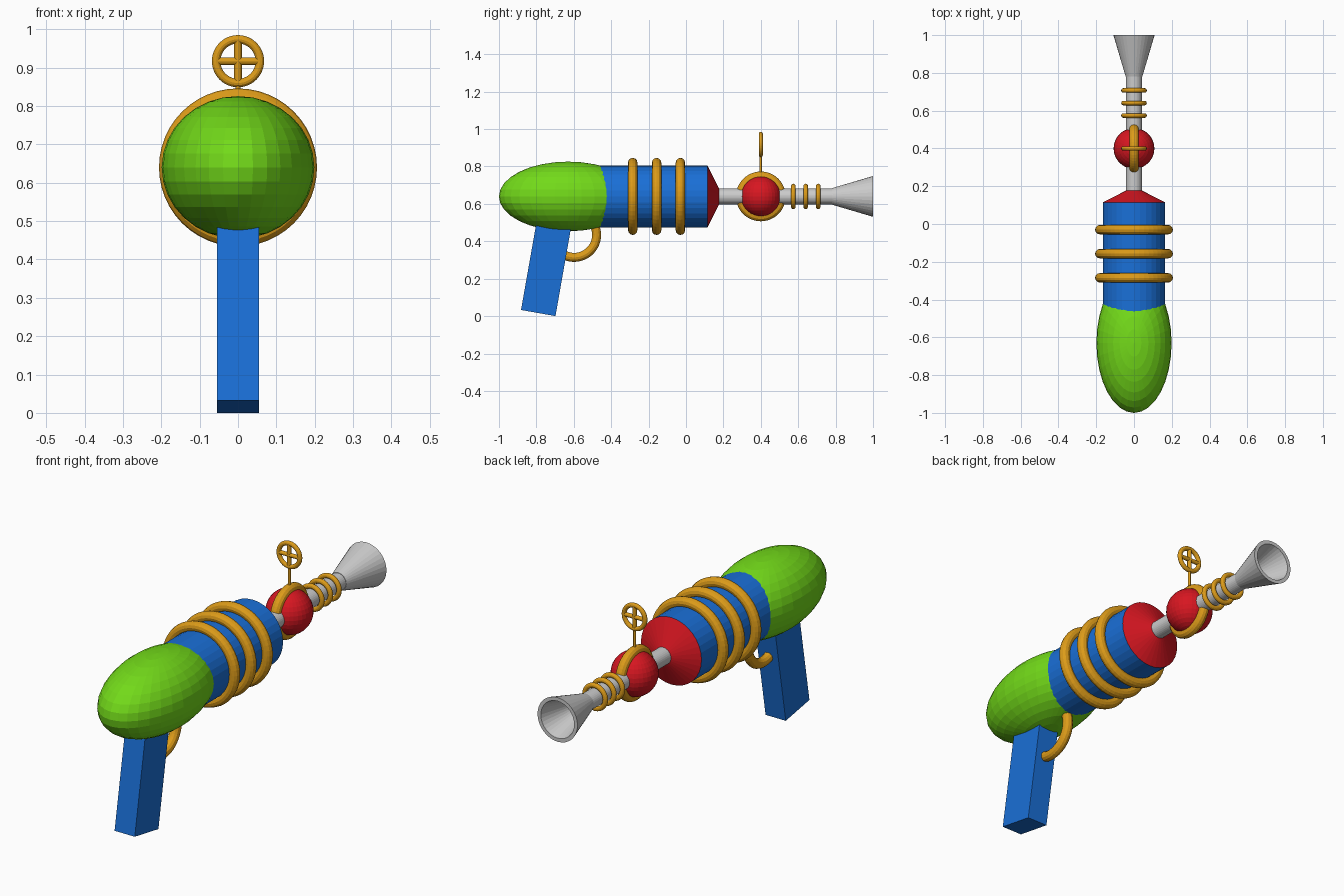
import bpy, math
from mathutils import Matrix

if "Cube" in bpy.data.objects:
    bpy.data.objects.remove(bpy.data.objects["Cube"])

AXIS_Z = 0.64


def material(name, rgb):
    m = bpy.data.materials.new(name)
    m.diffuse_color = (*rgb, 1)
    m.use_nodes = True
    m.node_tree.nodes["Principled BSDF"].inputs["Base Color"].default_value = m.diffuse_color
    return m


GREEN = material("green", (0.17, 0.70, 0.01))
BLUE = material("blue", (0.01, 0.16, 0.68))
RED = material("red", (0.68, 0.008, 0.015))
GOLD = material("gold", (0.72, 0.33, 0.01))


def finish(name, mat=None):
    ob = bpy.context.object
    ob.name = name
    if mat:
        ob.data.materials.append(mat)
    return ob


def ring(name, loc, major, minor, rot, segs=48):
    bpy.ops.mesh.primitive_torus_add(location=loc, rotation=rot, major_radius=major,
                                     minor_radius=minor, major_segments=segs, minor_segments=12)
    return finish(name, GOLD)


def ball(name, loc, radii, mat):
    bpy.ops.mesh.primitive_uv_sphere_add(segments=32, ring_count=16, radius=1, location=loc)
    ob = finish(name, mat)
    ob.scale = radii
    return ob


def rod(name, loc, radius, length, rot=(0, 0, 0), mat=GOLD):
    bpy.ops.mesh.primitive_cylinder_add(vertices=16, radius=radius, depth=length,
                                        location=loc, rotation=rot)
    return finish(name, mat)


def lathe(name, profile, mat=None, sides=32):
    """Revolve (y, radius) points round the gun's axis, capping both ends."""
    verts = [(r * math.cos(2 * math.pi * i / sides), y, AXIS_Z + r * math.sin(2 * math.pi * i / sides))
             for y, r in profile for i in range(sides)]
    faces = [(k * sides + i, (k + 1) * sides + i, (k + 1) * sides + (i + 1) % sides, k * sides + (i + 1) % sides)
             for k in range(len(profile) - 1) for i in range(sides)]
    last = (len(profile) - 1) * sides
    faces += [tuple(range(sides)), tuple(last + i for i in reversed(range(sides)))]
    me = bpy.data.meshes.new(name)
    me.from_pydata(verts, [], faces)
    ob = bpy.data.objects.new(name, me)
    bpy.context.collection.objects.link(ob)
    if mat:
        me.materials.append(mat)
    return ob


Q = math.pi / 2

# Body: rear bulb, blue chamber, red nose
ball("rear_bulb", (0, -0.63, AXIS_Z), (0.199, 0.37, 0.186), GREEN)
lathe("chamber", [(-0.6, 0.165), (0.115, 0.165)], BLUE)
lathe("nose_cone", [(0.115, 0.165), (0.178, 0.04)], RED)

# Barrel and hollow flared muzzle
lathe("barrel", [(0.15, 0.042), (0.79, 0.042)])
lathe("muzzle", [(0.78, 0.044), (1.0, 0.109), (1.0, 0.091), (0.8, 0.03)])

# Coils round chamber and barrel
for i, y in enumerate((-0.285, -0.157, -0.03)):
    ring(f"chamber_coil_{i + 1}", (0, y, AXIS_Z), 0.181, 0.025, (Q, 0, 0))
for i, y in enumerate((0.574, 0.64, 0.707)):
    ring(f"barrel_coil_{i + 1}", (0, y, AXIS_Z), 0.056, 0.012, (Q, 0, 0))

# Red ball with its vertical ring
ball("barrel_ball", (0, 0.4, AXIS_Z), (0.108, 0.108, 0.108), RED)
ring("ball_ring", (0, 0.4, AXIS_Z), 0.108, 0.025, (0, Q, 0))

# Sight: stem, hoop and cross hairs
SIGHT_Z = 0.917
rod("sight_stem", (0, 0.4, 0.81), 0.007, 0.11)
ring("sight_hoop", (0, 0.4, SIGHT_Z), 0.057, 0.011, (Q, 0, 0))
rod("sight_bar_vertical", (0, 0.4, SIGHT_Z), 0.010, 0.114)
rod("sight_bar_horizontal", (0, 0.4, SIGHT_Z), 0.010, 0.114, (0, Q, 0))

# Slanted grip, its bottom centre placed on the ground
TILT = math.radians(10)
LENGTH = 0.54
bpy.ops.mesh.primitive_cube_add(size=1)
grip = finish("grip", BLUE)
grip.data.transform(Matrix.Translation((0, -0.79, 0.0165)) @ Matrix.Rotation(-TILT, 4, "X")
                    @ Matrix.Diagonal((0.11, 0.187, LENGTH, 1)) @ Matrix.Translation((0, 0, 0.5)))

# Trigger guard, partly sunk in grip and bulb
ring("trigger_guard", (0, -0.598, 0.434), 0.12, 0.024, (0, Q, 0))
